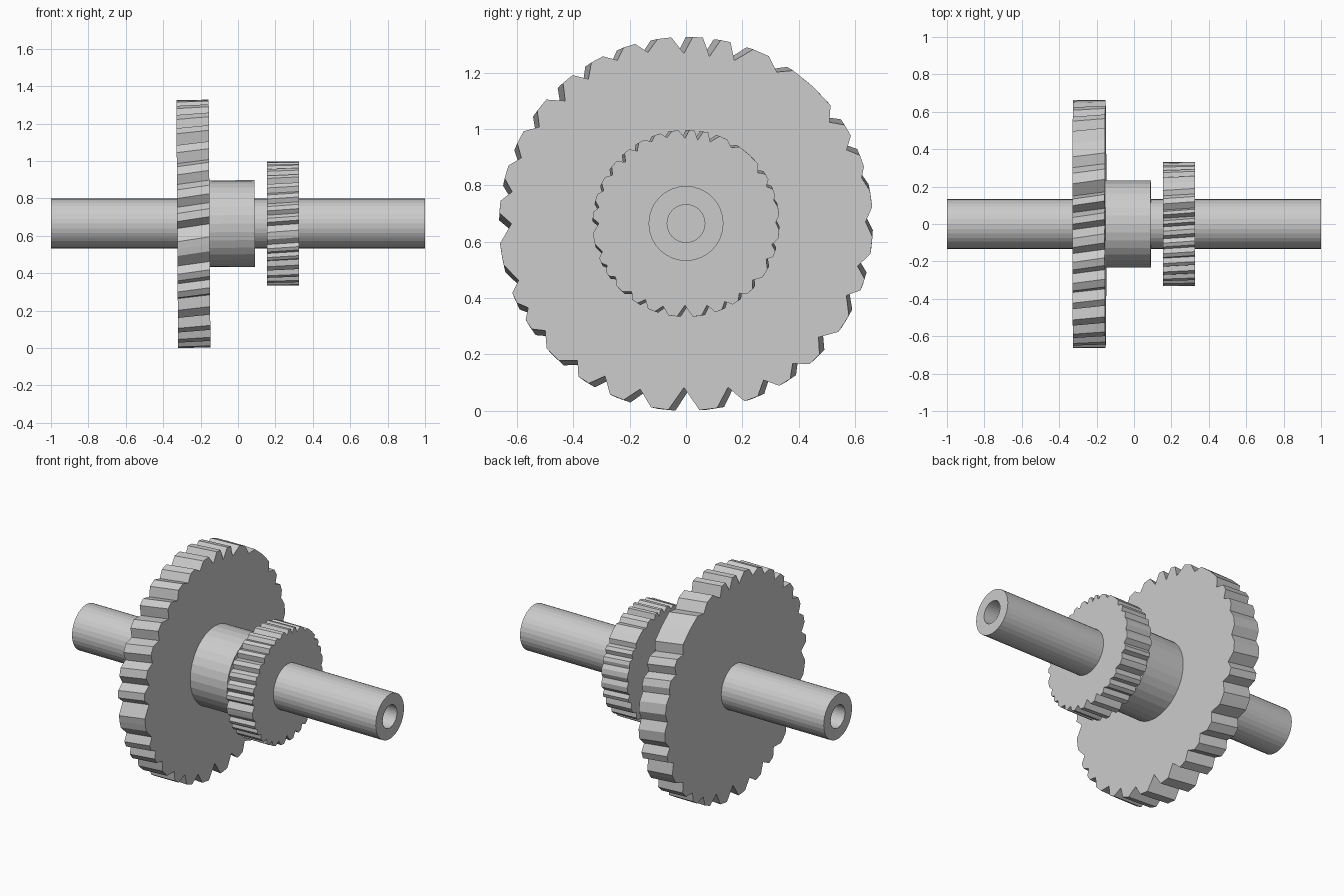
import bpy, bmesh, math
from mathutils import Matrix

if "Cube" in bpy.data.objects:
    bpy.data.objects.remove(bpy.data.objects["Cube"])

AXIS_Z = 0.665
SIDES = 32

metal = bpy.data.materials.new("grey_metal")
metal.diffuse_color = (0.6, 0.6, 0.6, 1)
metal.use_nodes = True
metal.node_tree.nodes["Principled BSDF"].inputs["Base Color"].default_value = metal.diffuse_color

# Tooth valleys, counter-clockwise: (angle in degrees, radius)
VALLEYS = [(0.6, .638), (14.6, .645), (24.7, .628), (35.3, .624), (59.1, .628),
           (73.5, .605), (82, .60), (90.7, .605), (102.5, .624), (112.8, .63),
           (124, .62), (134.5, .612), (146.6, .624), (158.2, .63), (169.6, .628),
           (180, .62), (198.7, .628), (208, .635), (217.2, .628), (231.5, .62),
           (242, .613), (254.5, .61), (269.3, .582), (284.4, .60), (296.4, .62),
           (307.4, .624), (319.4, .62), (335.9, .624), (346.1, .628)]
TIP = 0.664


def gear_outline():
    """Each tooth is a valley followed by a tip."""
    pts = []
    for i, (a, r) in enumerate(VALLEYS):
        nxt = VALLEYS[(i + 1) % len(VALLEYS)][0]
        step = (nxt - a) % 360
        # flanks stay narrow on the one wide tooth
        f = 0.17 if step > 20 else 0.32
        pts.append((a, r))
        pts.append((a + step * f, TIP))
        if step > 16:
            pts.append((a + step * 0.5, TIP))
        pts.append((a + step * (1 - f), TIP))
    return pts


def finish(name, bm, tilt):
    bmesh.ops.recalc_face_normals(bm, faces=bm.faces)
    bm.transform(Matrix.Translation((0, 0, AXIS_Z)) @ Matrix.Rotation(tilt, 4, 'Y'))
    mesh = bpy.data.meshes.new(name)
    bm.to_mesh(mesh)
    bm.free()
    mesh.materials.append(metal)
    obj = bpy.data.objects.new(name, mesh)
    bpy.context.collection.objects.link(obj)
    return obj


def ring(bm, x, pts, twist=0, scale=1):
    return [bm.verts.new((x, r * scale * math.cos(math.radians(a + twist)),
                          r * scale * math.sin(math.radians(a + twist))))
            for a, r in pts]


def bridge(bm, a, b):
    for i in range(len(a)):
        j = (i + 1) % len(a)
        bm.faces.new((a[i], a[j], b[j], b[i]))


def solid(name, x0, x1, pts, twist=0, scale=1, tilt=0):
    """Closed disc along x, with an optional helical twist."""
    bm = bmesh.new()
    a = ring(bm, x0, pts, twist, scale)
    b = ring(bm, x1, pts, 0, scale)
    bridge(bm, a, b)
    for loop, x in ((a, x0), (b, x1)):
        c = bm.verts.new((x, 0, 0))
        for i in range(len(loop)):
            bm.faces.new((c, loop[i], loop[(i + 1) % len(loop)]))
    return finish(name, bm, tilt)


def circle(r):
    return [(360 * i / SIDES, r) for i in range(SIDES)]


# Hollow shaft
bm = bmesh.new()
rings = [ring(bm, x, circle(r)) for x, r in
         ((-1, .133), (1, .133), (1, .067), (-1, .067))]
for k in range(4):
    bridge(bm, rings[k], rings[(k + 1) % 4])
finish("hollow_shaft", bm, 0)

# Gears and collar
TILT = -0.007
teeth = gear_outline()
solid("large_gear", -0.325, -0.152, teeth, twist=2.2, tilt=TILT)
solid("collar", -0.16, 0.09, circle(0.232), tilt=TILT)
solid("small_gear", 0.155, 0.326, teeth, twist=2.2, scale=0.5)
